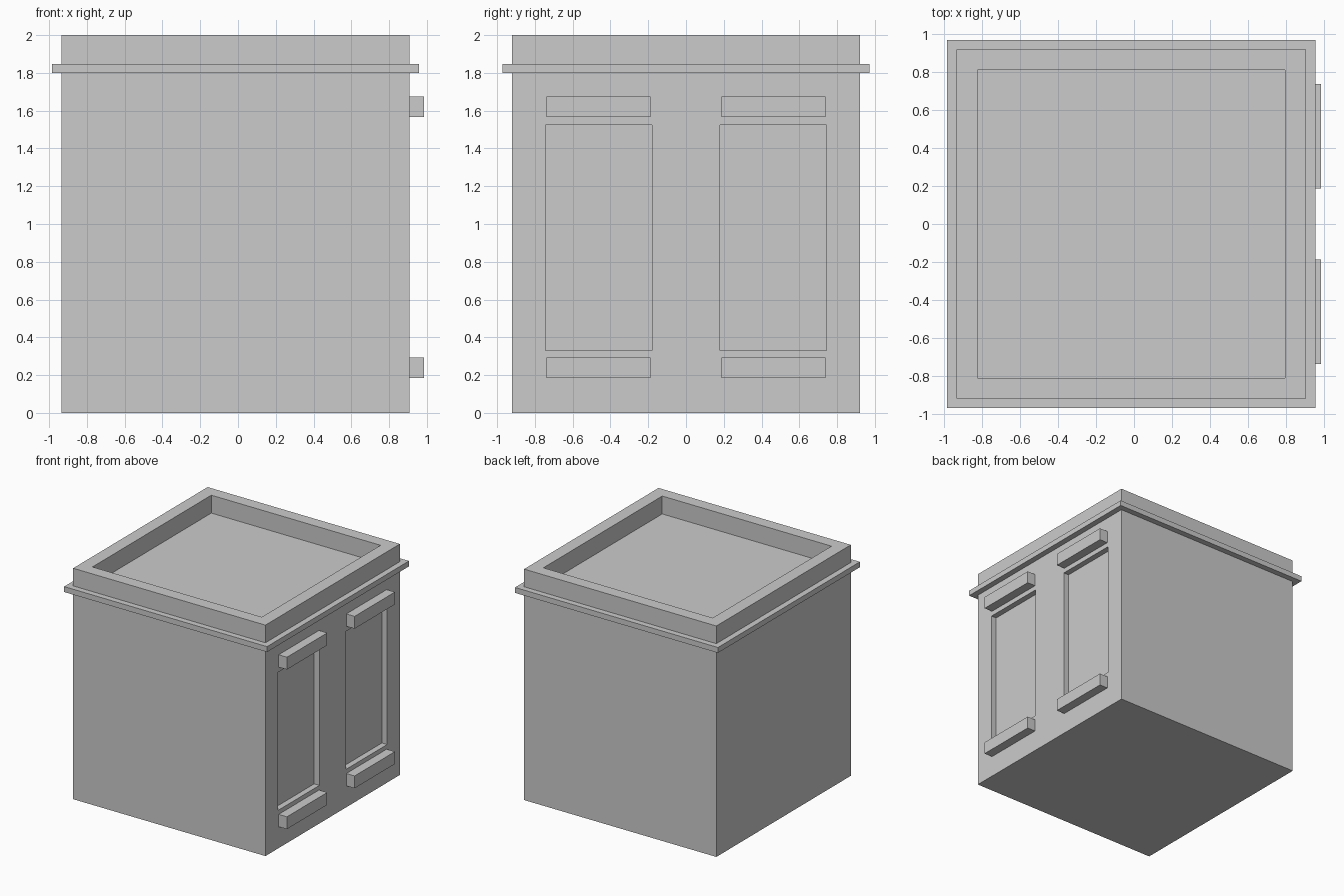
import bpy

if "Cube" in bpy.data.objects:
    bpy.data.objects.remove(bpy.data.objects["Cube"])


def box(name, x, y, z):
    """Box from (min, max) ranges on each axis."""
    bpy.ops.mesh.primitive_cube_add(
        size=1, location=[(a + b) / 2 for a, b in (x, y, z)])
    ob = bpy.context.object
    ob.name = name
    ob.scale = [b - a for a, b in (x, y, z)]
    bpy.ops.object.transform_apply(location=False, rotation=False, scale=True)
    return ob


def cut(target, cutter):
    """Subtract a hidden cutter from the target."""
    mod = target.modifiers.new(cutter.name, 'BOOLEAN')
    mod.operation = 'DIFFERENCE'
    mod.solver = 'EXACT'
    mod.object = cutter
    bpy.context.view_layer.objects.active = target
    bpy.ops.object.modifier_apply(modifier=mod.name)
    bpy.data.objects.remove(cutter)


# Main block with sunken roof
X0, X1, Y = -0.935, 0.907, 0.92
walls = box("walls", (X0, X1), (-Y, Y), (0, 2))
cut(walls, box("roof_cutter", (X0 + 0.11, X1 - 0.11), (-Y + 0.107, Y - 0.107), (1.845, 2.2)))

# Ledge running round the top
ledge = box("ledge", (X0 - 0.051, X1 + 0.051), (-Y - 0.051, Y + 0.051), (1.80, 1.847))
cut(ledge, box("ledge_cutter", (X0 + 0.02, X1 - 0.02), (-Y + 0.02, Y - 0.02), (1.7, 1.95)))

# Two recessed windows with a lintel and a sill each
for side, c in (("front", -0.463), ("back", 0.463)):
    cut(walls, box("window_cutter", (X1 - 0.05, X1 + 0.2), (c - 0.282, c + 0.282), (0.33, 1.525)))
    for part, z in (("sill", 0.185), ("lintel", 1.567)):
        box(f"{side}_window_{part}", (X1 - 0.02, 0.986), (c - 0.276, c + 0.276), (z, z + 0.107))
